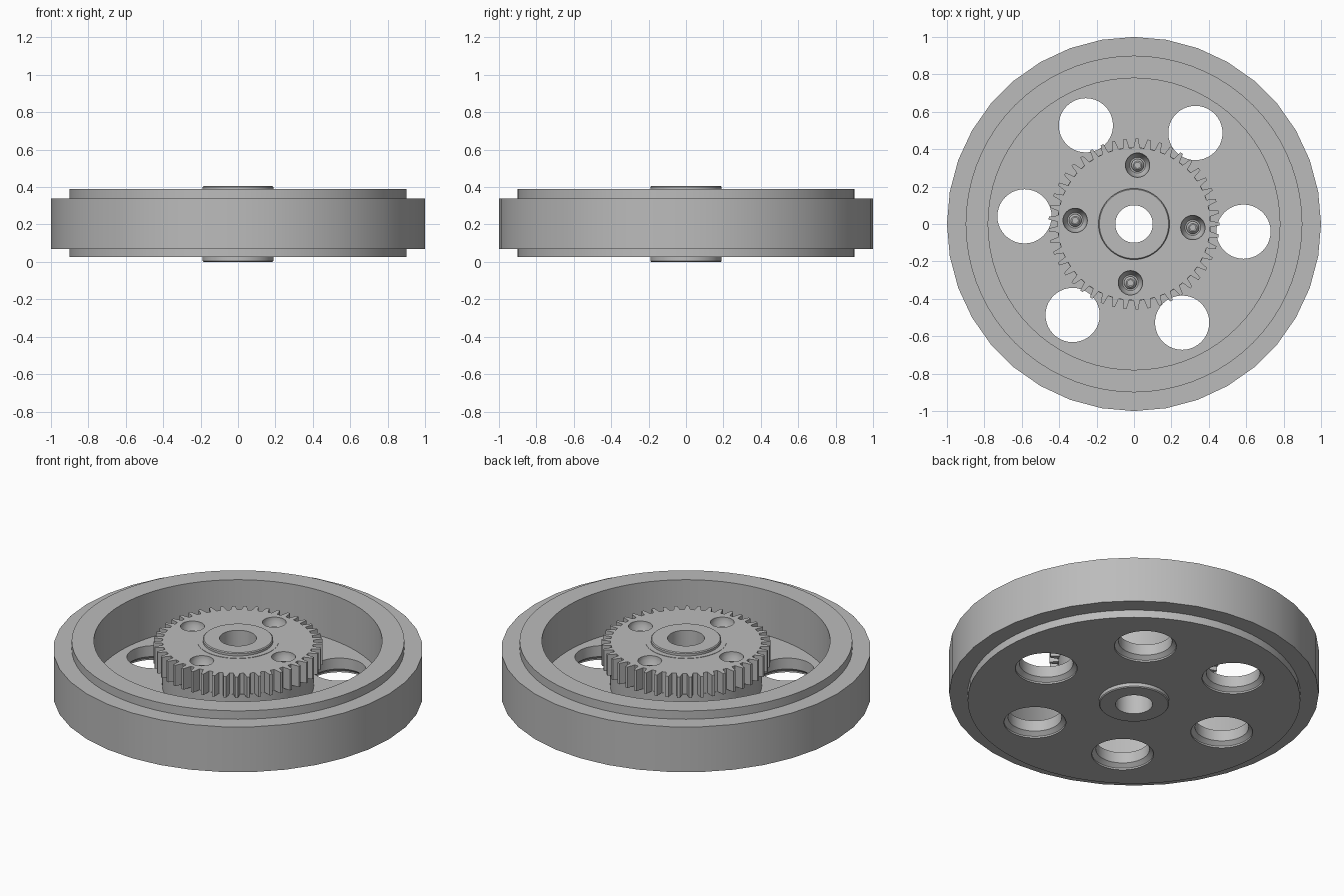
import bpy, bmesh
from math import cos, sin, pi, radians

cube = bpy.data.objects.get("Cube")
if cube:
    bpy.data.objects.remove(cube)

GREY = (0.5, 0.5, 0.5, 1)
grey = bpy.data.materials.new("plain grey")
grey.use_nodes = True
grey.diffuse_color = GREY
grey.node_tree.nodes["Principled BSDF"].inputs["Base Color"].default_value = GREY


def finish(name, bm):
    bmesh.ops.remove_doubles(bm, verts=bm.verts, dist=1e-5)
    bmesh.ops.recalc_face_normals(bm, faces=bm.faces)
    mesh = bpy.data.meshes.new(name)
    bm.to_mesh(mesh)
    bm.free()
    mesh.materials.append(grey)
    obj = bpy.data.objects.new(name, mesh)
    bpy.context.collection.objects.link(obj)
    return obj


def lathe(name, profile, sides=64, at=(0, 0)):
    """Spin a closed (radius, z) outline around a vertical axis."""
    bm = bmesh.new()
    rings = []
    for i in range(sides):
        a = 2 * pi * i / sides
        rings.append([bm.verts.new((at[0] + r * cos(a), at[1] + r * sin(a), z))
                      for r, z in profile])
    n = len(profile)
    for i in range(sides):
        here, after = rings[i], rings[(i + 1) % sides]
        for j in range(n):
            k = (j + 1) % n
            if profile[j][0] == 0 and profile[k][0] == 0:
                continue
            quad = [here[j], after[j], after[k], here[k]]
            if profile[j][0] == 0:
                quad.pop(1)
            elif profile[k][0] == 0:
                quad.pop(2)
            bm.faces.new(quad)
    return finish(name, bm)


def cut(target, cutters):
    """Subtract the cutters from the target, then discard them."""
    bpy.context.view_layer.objects.active = target
    for cutter in cutters:
        mod = target.modifiers.new("cut", "BOOLEAN")
        mod.operation = "DIFFERENCE"
        mod.solver = "EXACT"
        mod.object = cutter
        bpy.ops.object.modifier_apply(modifier=mod.name)
        bpy.data.objects.remove(cutter)


def spots(count, radius, start):
    return [(radius * cos(radians(start) + 2 * pi * i / count),
             radius * sin(radians(start) + 2 * pi * i / count))
            for i in range(count)]


BORE, FLOOR, GEAR_LOW, GEAR_TOP = 0.1, 0.12, 0.26, 0.385

# Outer tread band
tread = lathe("tread_band", [(0.89, 0.07), (1, 0.07), (1, 0.34), (0.89, 0.34)], 36)

# Dished wheel body with lower hub collar
body = lathe("wheel_body", [(BORE, 0), (0.185, 0), (0.19, 0.005), (0.19, 0.025),
                            (0.9, 0.025), (0.9, 0.39), (0.78, 0.39),
                            (0.78, FLOOR), (BORE, FLOOR)], 72)

# Round lightening holes, chamfered underneath
cut(body, [lathe("hole_cutter", [(0, -0.1), (0.168, -0.1), (0.168, 0.025),
                                 (0.168, 0.035), (0.145, 0.055), (0.145, 0.2), (0, 0.2)],
                 40, p) for p in spots(6, 0.587, -4)])

# Boss carrying the gear
boss = lathe("gear_boss", [(BORE, FLOOR), (0.41, FLOOR), (0.41, GEAR_LOW),
                           (BORE, GEAR_LOW)])

# Toothed gear
TEETH = 45
tooth = [(-0.30, 0.408), (-0.12, 0.457), (0.12, 0.457), (0.30, 0.408)]
bm = bmesh.new()
outline = []
for i in range(TEETH):
    for shift, r in tooth:
        a = 2 * pi * (i + shift) / TEETH
        outline.append(bm.verts.new((r * cos(a), r * sin(a), GEAR_LOW)))
base = bm.faces.new(outline)
top = bmesh.ops.extrude_face_region(bm, geom=[base])
bmesh.ops.translate(bm, vec=(0, 0, GEAR_TOP - GEAR_LOW),
                    verts=[v for v in top["geom"] if isinstance(v, bmesh.types.BMVert)])
gear = finish("gear", bm)

# Bore and countersunk screw recesses in the gear
screw_spots = spots(4, 0.315, -3.5)
cutters = [lathe("bore_cutter", [(0, 0.2), (BORE, 0.2), (BORE, 0.5), (0, 0.5)])]
for p in screw_spots:
    cutters.append(lathe("screw_cutter", [(0, 0.32), (0.042, 0.32), (0.065, 0.36),
                                          (0.065, 0.45), (0, 0.45)], 32, p))
cut(gear, cutters)

# Screw heads
for i, p in enumerate(screw_spots):
    lathe(f"screw_{i + 1}", [(0, 0.31), (0.034, 0.31), (0.034, 0.335), (0.022, 0.35),
                             (0.015, 0.35), (0.015, 0.335), (0, 0.335)], 24, p)

# Upper hub collar and the faint ring around it
lathe("hub_collar", [(BORE, GEAR_TOP - 0.01), (0.19, GEAR_TOP - 0.01), (0.19, 0.4),
                     (0.185, 0.405), (BORE, 0.405)])
lathe("hub_ring", [(0.18, GEAR_TOP - 0.01), (0.22, GEAR_TOP - 0.01),
                   (0.22, GEAR_TOP + 0.002), (0.18, GEAR_TOP + 0.002)])

# Smooth round walls, crisp edges
bpy.ops.object.select_all(action="DESELECT")
for obj in bpy.context.scene.objects:
    if obj.type == "MESH":
        obj.select_set(True)
        bpy.context.view_layer.objects.active = obj
bpy.ops.object.shade_smooth_by_angle(angle=radians(30))
